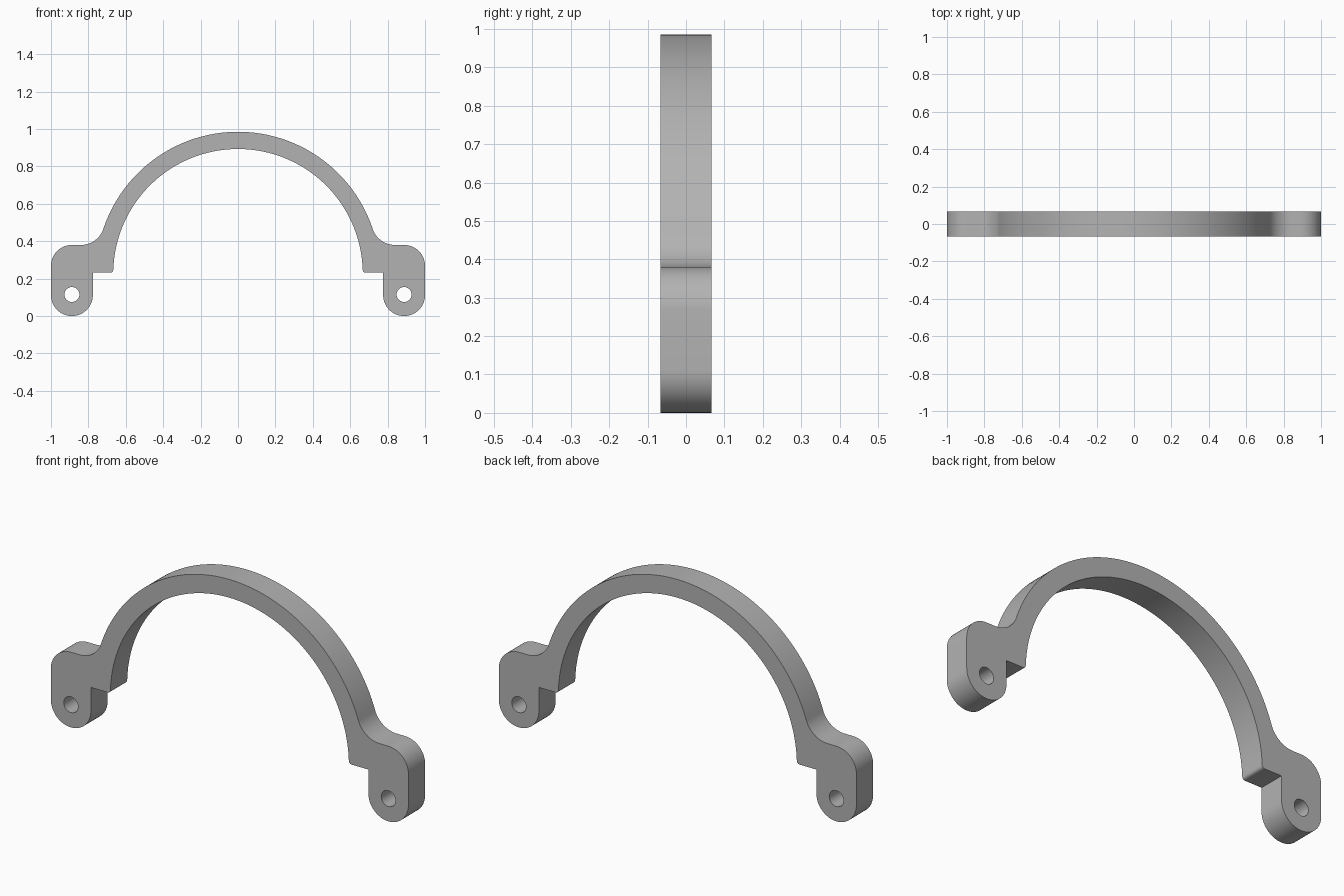
import bpy
import bmesh
from math import radians, cos, sin

if "Cube" in bpy.data.objects:
    bpy.data.objects.remove(bpy.data.objects["Cube"], do_unlink=True)

HALF_DEPTH = 0.067
ARCH_Z, OUTER_R, INNER_R = 0.226, 0.759, 0.667
FOOT_X, FOOT_R, HOLE_R = 0.888, 0.112, 0.04


def arc(cx, cz, r, start, end, steps):
    angles = [radians(start + (end - start) * i / steps) for i in range(steps + 1)]
    return [(cx + r * cos(a), cz + r * sin(a)) for a in angles]


# Half outline, from the crown down around the foot and back up the inside
half = arc(0, ARCH_Z, OUTER_R, 90, 18.5, 36)              # outer arch
half += arc(0.84, 0.507, 0.127, 198.5, 270, 14)[1:]       # concave fillet
half += arc(FOOT_X, 0.268, FOOT_R, 90, 0, 14)             # shoulder
half += arc(FOOT_X, FOOT_R, FOOT_R, 0, -180, 28)          # rounded foot
half += [(FOOT_X - FOOT_R, 0.232)]                        # notch
half += arc(0.682, 0.247, 0.015, 270, 180, 5)             # eased inner corner
half += arc(0, ARCH_Z, INNER_R, 2, 90, 44)                # inner arch
outline = half + [(-x, z) for x, z in reversed(half[1:-1])]

# Bolt hole in each foot
holes = [arc(side * FOOT_X, 0.115, HOLE_R, 0, 360, 32)[:-1] for side in (-1, 1)]

# Fill the profile and extrude it through the depth
bm = bmesh.new()
for loop in [outline] + holes:
    verts = [bm.verts.new((x, -HALF_DEPTH, z)) for x, z in loop]
    for i, v in enumerate(verts):
        bm.edges.new((verts[i - 1], v))
bmesh.ops.triangle_fill(bm, use_beauty=True, edges=bm.edges[:], normal=(0, -1, 0))
result = bmesh.ops.extrude_face_region(bm, geom=bm.faces[:], use_keep_orig=True)
moved = [g for g in result["geom"] if isinstance(g, bmesh.types.BMVert)]
bmesh.ops.translate(bm, verts=moved, vec=(0, 2 * HALF_DEPTH, 0))
bmesh.ops.recalc_face_normals(bm, faces=bm.faces[:])

mesh = bpy.data.meshes.new("arched_bracket")
bm.to_mesh(mesh)
bm.free()
bracket = bpy.data.objects.new("arched_bracket", mesh)
bpy.context.collection.objects.link(bracket)

# Plain grey material
colour = (0.45, 0.45, 0.45, 1)
grey = bpy.data.materials.new("grey")
grey.use_nodes = True
grey.diffuse_color = colour
grey.node_tree.nodes["Principled BSDF"].inputs["Base Color"].default_value = colour
mesh.materials.append(grey)

# Smooth the curved walls, keep the rims crisp
bpy.ops.object.select_all(action="DESELECT")
bracket.select_set(True)
bpy.context.view_layer.objects.active = bracket
bpy.ops.object.shade_smooth_by_angle(angle=radians(30))
